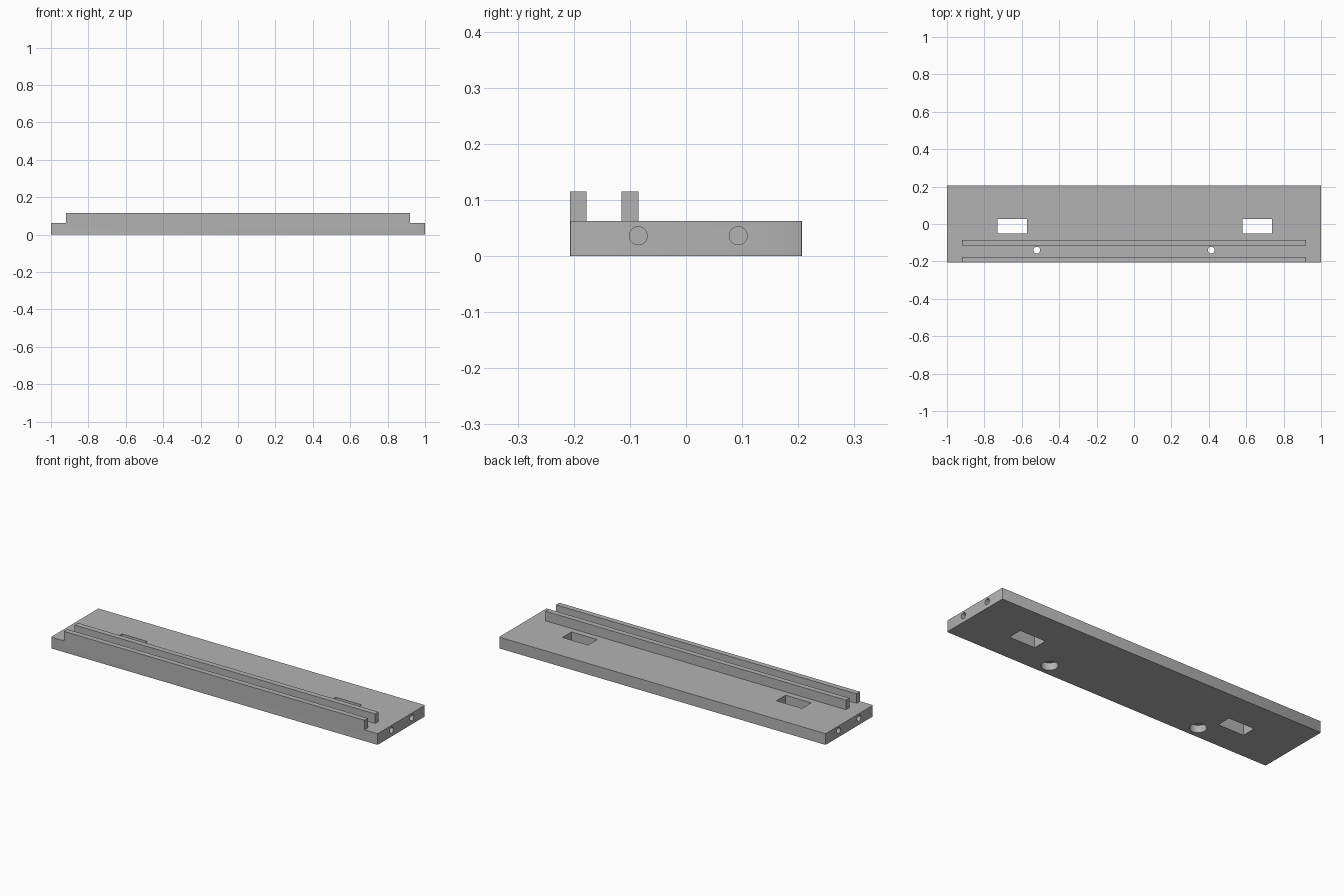
import bpy
import bmesh
import math

cube = bpy.data.objects.get("Cube")
if cube:
    bpy.data.objects.remove(cube, do_unlink=True)

grey = bpy.data.materials.new("plain grey")
grey.use_nodes = True
colour = (0.45, 0.45, 0.45, 1)
grey.diffuse_color = colour
grey.node_tree.nodes["Principled BSDF"].inputs["Base Color"].default_value = colour


def box(name, low, high):
    size = [b - a for a, b in zip(low, high)]
    centre = [(a + b) / 2 for a, b in zip(low, high)]
    bpy.ops.mesh.primitive_cube_add(size=1, location=centre)
    ob = bpy.context.object
    ob.name = name
    ob.scale = size
    bpy.ops.object.transform_apply(location=True, scale=True)
    ob.data.materials.append(grey)
    return ob


def rod(name, radius, depth, centre, along_x=False):
    tilt = (0, math.pi / 2, 0) if along_x else (0, 0, 0)
    bpy.ops.mesh.primitive_cylinder_add(
        vertices=32, radius=radius, depth=depth, location=centre, rotation=tilt)
    ob = bpy.context.object
    ob.name = name
    ob.data.materials.append(grey)
    return ob


def combine(target, tool, operation):
    tool.hide_render = True
    mod = target.modifiers.new(tool.name, "BOOLEAN")
    mod.operation = operation
    mod.solver = "EXACT"
    mod.object = tool
    bpy.context.view_layer.objects.active = target
    bpy.ops.object.modifier_apply(modifier=mod.name)
    bpy.data.objects.remove(tool, do_unlink=True)


FRONT, BACK, TOP = -0.207, 0.207, 0.062

# Base plate with slightly eased upright corners
plate = box("base_plate", (-1, FRONT, 0), (1, BACK, TOP))
bm = bmesh.new()
bm.from_mesh(plate.data)
upright = [e for e in bm.edges if abs(e.verts[0].co.z - e.verts[1].co.z) > 0.01]
bmesh.ops.bevel(bm, geom=upright, offset=0.004, segments=2, profile=0.5,
                affect="EDGES")
bm.to_mesh(plate.data)
bm.free()

# Two long rails, the first flush with the front
for name, y in (("front_rail", FRONT), ("inner_rail", -0.115)):
    rail = box(name, (-0.92, y, TOP - 0.02), (0.92, y + 0.03, 0.115))
    combine(plate, rail, "UNION")

# Rectangular through slots
for x in (-0.73, 0.58):
    combine(plate, box("slot_cutter", (x, -0.052, -0.1), (x + 0.157, 0.028, 0.2)),
            "DIFFERENCE")

# Screw holes, counterbored from below
for x in (-0.52, 0.413):
    combine(plate, rod("screw_hole_cutter", 0.018, 0.4, (x, -0.14, 0)), "DIFFERENCE")
    combine(plate, rod("counterbore_cutter", 0.042, 0.08, (x, -0.14, 0)), "DIFFERENCE")

# Blind holes in both ends
for x in (-1, 1):
    for y in (-0.085, 0.093):
        combine(plate, rod("end_hole_cutter", 0.016, 0.2, (x, y, 0.036), True),
                "DIFFERENCE")

plate.select_set(True)
bpy.context.view_layer.objects.active = plate
bpy.ops.object.shade_smooth_by_angle(angle=math.radians(25))
